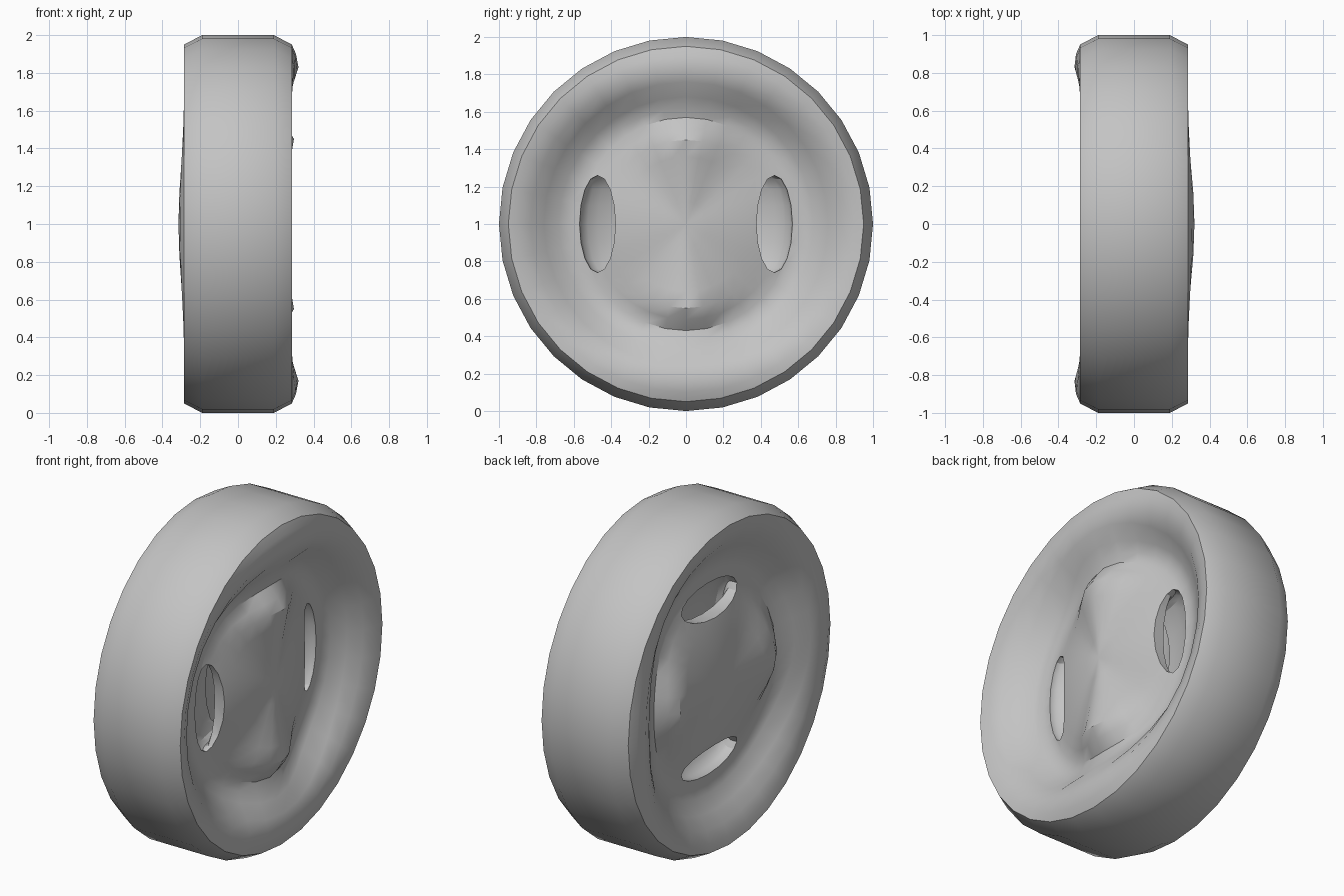
import bpy, bmesh, math
from mathutils import Vector

if "Cube" in bpy.data.objects:
    bpy.data.objects.remove(bpy.data.objects["Cube"], do_unlink=True)

SEGMENTS = 32
CENTRE = Vector((0, 0, 1))

grey = bpy.data.materials.new("plain grey")
grey.use_nodes = True
grey.diffuse_color = (0.55, 0.55, 0.55, 1)
grey.node_tree.nodes["Principled BSDF"].inputs["Base Color"].default_value = grey.diffuse_color

# Face profile from rim to hub: radius, height on the ridge, height in the valley
FACE = [(0.95, 0.285, 0.285), (0.90, 0.307, 0.275), (0.83, 0.32, 0.24),
        (0.76, 0.298, 0.18), (0.68, 0.255, 0.122), (0.62, 0.225, 0.10),
        (0.57, 0.21, 0.10), (0.51, 0.26, 0.118), (0.45, 0.296, 0.14),
        (0.36, 0.281, 0.172), (0.24, 0.266, 0.207), (0.12, 0.255, 0.232)]


def add_object(name, bm):
    bmesh.ops.recalc_face_normals(bm, faces=bm.faces)
    mesh = bpy.data.meshes.new(name)
    bm.to_mesh(mesh)
    bm.free()
    mesh.materials.append(grey)
    obj = bpy.data.objects.new(name, mesh)
    bpy.context.collection.objects.link(obj)
    return obj


def bridge(bm, a, b):
    n = len(a)
    for i in range(n):
        bm.faces.new((a[i], a[(i + 1) % n], b[(i + 1) % n], b[i]))


def body_ring(bm, radius, ridge, valley, side):
    """Wavy ring: ridges run along z on the left face and along y on the right."""
    sharpness = 2 if radius > 0.7 else 4 if side > 0 else 3
    # The right face is a little flatter around the hub
    blend = max(0, min(radius / 0.57, (0.9 - radius) / 0.33))
    valley += blend * (0.015 if side > 0 else 0.045)
    ridge -= blend * (0 if side > 0 else 0.022)
    ring = []
    for i in range(SEGMENTS):
        angle = math.tau * i / SEGMENTS
        wave = ((1 - side * math.cos(2 * angle)) / 2) ** sharpness
        height = valley + wave * (ridge - valley)
        ring.append(bm.verts.new(CENTRE + Vector(
            (side * height, radius * math.cos(angle), radius * math.sin(angle)))))
    return ring


# Wheel-shaped body with a rounded tread and a ridged hub on each face
bm = bmesh.new()
tread = []
for side in (1, -1):
    rings = [body_ring(bm, r, a, b, side) for r, a, b in [(1, 0.19, 0.19)] + FACE]
    for outer, inner in zip(rings, rings[1:]):
        bridge(bm, outer, inner)
    tip = bm.verts.new(CENTRE + Vector((side * 0.25, 0, 0)))
    last = rings[-1]
    for i in range(SEGMENTS):
        bm.faces.new((last[i], last[(i + 1) % SEGMENTS], tip))
    tread.append(rings[0])
bridge(bm, *tread)
body = add_object("wheel_body", bm)


def tunnel(name, side):
    """Flattened tube that dives under the ridge of one face."""
    steps = 16
    bends = [math.pi * i / steps for i in range(steps + 1)]
    path = [(0.5, 0)] + [(0.11, t) for t in bends] + [(0.5, math.pi)]
    bm = bmesh.new()
    rings = []
    for base, t in path:
        ring = []
        for k in range(16):
            a = math.tau * k / 16
            depth = base - 0.08 * math.sin(t) * (1 + math.cos(a))
            across = math.cos(t) * (0.473 + 0.096 * math.cos(a))
            width = 0.26 * math.sin(a)
            offset = (depth, across, width) if side > 0 else (-depth, width, across)
            ring.append(bm.verts.new(CENTRE + Vector(offset)))
        rings.append(ring)
    for a, b in zip(rings, rings[1:]):
        bridge(bm, a, b)
    bm.faces.new(rings[0])
    bm.faces.new(rings[-1])
    cutter = add_object(name, bm)
    cutter.hide_render = True
    return cutter


# Crossed tunnels, one opening in pairs on each face
bpy.ops.object.select_all(action='DESELECT')
bpy.context.view_layer.objects.active = body
body.select_set(True)
for name, side in (("left_tunnel_cutter", 1), ("right_tunnel_cutter", -1)):
    cutter = tunnel(name, side)
    mod = body.modifiers.new(name, 'BOOLEAN')
    mod.operation = 'DIFFERENCE'
    mod.solver = 'EXACT'
    mod.object = cutter
    bpy.ops.object.modifier_apply(modifier=mod.name)
    bpy.data.objects.remove(cutter, do_unlink=True)

bpy.ops.object.shade_smooth_by_angle(angle=math.radians(30))
